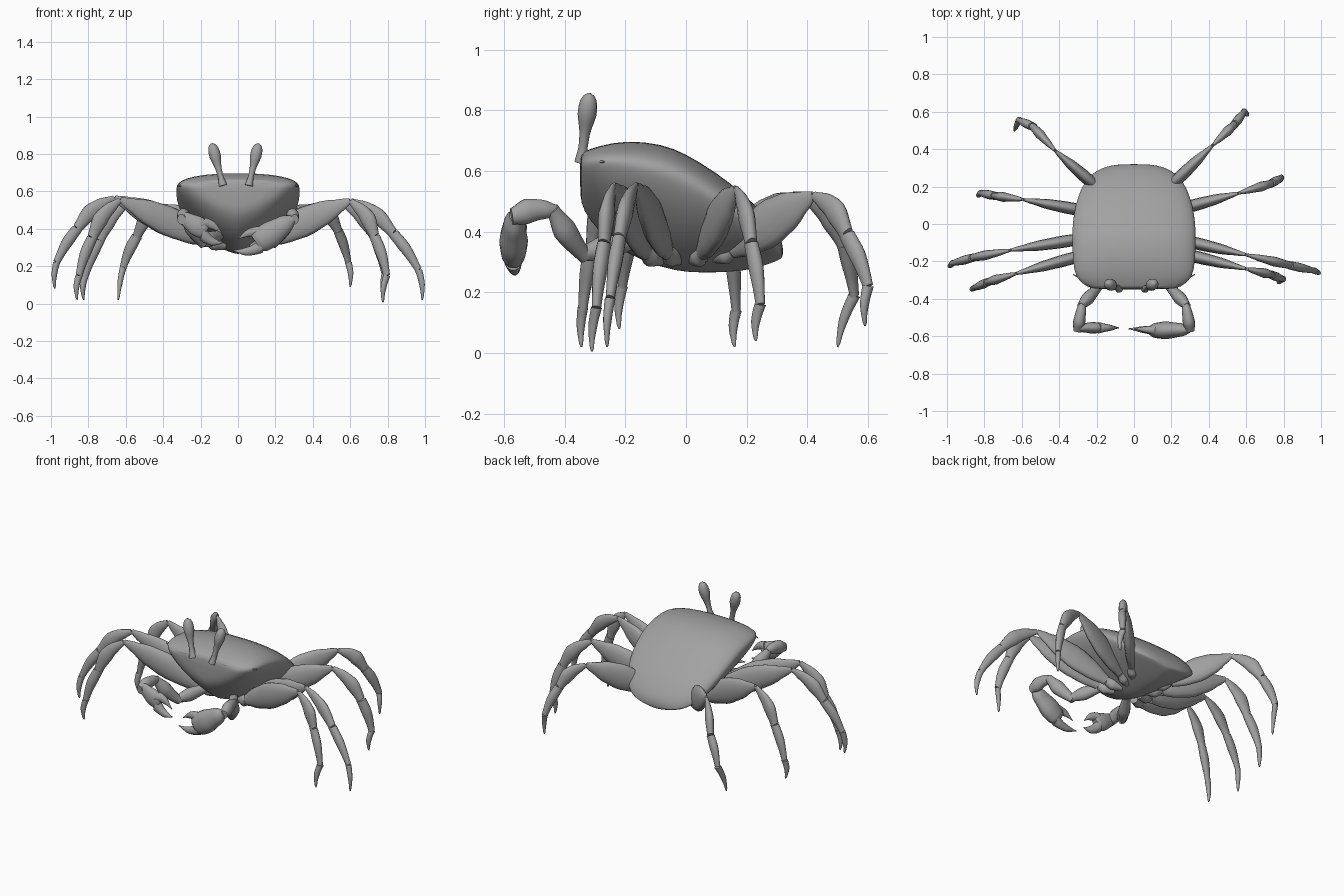
import bpy, bmesh, math
from mathutils import Vector as V

if "Cube" in bpy.data.objects:
    bpy.data.objects.remove(bpy.data.objects["Cube"])

grey = bpy.data.materials.new("shell grey")
grey.diffuse_color = (0.36, 0.36, 0.36, 1)
grey.use_nodes = True
grey.node_tree.nodes["Principled BSDF"].inputs["Base Color"].default_value = grey.diffuse_color


def loft(name, rings, subsurf=0, angle=40):
    """Skin a list of closed rings and cap both ends."""
    bm = bmesh.new()
    rows = [[bm.verts.new(p) for p in ring] for ring in rings]
    n = len(rows[0])
    for a, b in zip(rows, rows[1:]):
        for i in range(n):
            j = (i + 1) % n
            bm.faces.new((a[i], a[j], b[j], b[i]))
    bm.faces.new(rows[0][::-1])
    bm.faces.new(rows[-1])
    bmesh.ops.recalc_face_normals(bm, faces=bm.faces)
    me = bpy.data.meshes.new(name)
    bm.to_mesh(me)
    bm.free()
    me.materials.append(grey)
    ob = bpy.data.objects.new(name, me)
    bpy.context.collection.objects.link(ob)
    if subsurf:
        mod = ob.modifiers.new("smooth", "SUBSURF")
        mod.levels = mod.render_levels = subsurf
    bpy.ops.object.select_all(action='DESELECT')
    bpy.context.view_layer.objects.active = ob
    ob.select_set(True)
    bpy.ops.object.shade_smooth_by_angle(angle=math.radians(angle))
    return ob


def limb(name, a, b, profile, bow=0.0, n=14, bow_dir=None):
    """Tapered segment from a to b; profile holds (t, side width, height)."""
    a, b = V(a), V(b)
    d = (b - a).normalized()
    side = d.cross(V((0, 0, 1))).normalized()
    up = side.cross(d)
    bend = V(bow_dir) if bow_dir else up
    steps, rings = 16, []
    for k in range(steps + 1):
        t = 0.5 - 0.5 * math.cos(math.pi * k / steps)
        for p, q in zip(profile, profile[1:]):
            if t <= q[0] + 1e-6:
                break
        u = (t - p[0]) / (q[0] - p[0])
        u = 0.5 * u + 0.5 * u * u * (3 - 2 * u)
        w, h = (p[i] + (q[i] - p[i]) * u for i in (1, 2))
        c = a.lerp(b, t) + bend * bow * math.sin(math.pi * t)
        rings.append([c + side * (w / 2 * math.cos(2 * math.pi * i / n))
                      + up * (h / 2 * math.sin(2 * math.pi * i / n)) for i in range(n)])
    return loft(name, rings, angle=60)


# Carapace and belly: stations of y, half width, top, edge and bottom height
stations = [(-.350, .19, .645, .610, .52), (-.340, .25, .665, .622, .47),
            (-.29, .315, .682, .632, .40), (-.20, .328, .702, .625, .325),
            (-.08, .332, .690, .60, .280), (0, .330, .657, .565, .264),
            (.10, .315, .595, .51, .264), (.19, .285, .525, .445, .270),
            (.25, .245, .465, .39, .285), (.29, .195, .415, .355, .300),
            (.313, .13, .375, .335, .31), (.32, .06, .35, .33, .32)]
body = []
for y, w, top, edge, bot in stations:
    ring = []
    for i in range(40):
        c, s = math.cos(2 * math.pi * i / 40), math.sin(2 * math.pi * i / 40)
        e, h = (2 / 2.3, top - edge) if s > 0 else (2 / 1.42, edge - bot)
        ring.append((w * math.copysign(abs(c) ** e, c), y,
                     edge + h * math.copysign(abs(s) ** e, s)))
    body.append(ring)
loft("carapace", body, 1)

# Walking legs: hip, knee, wrist, ankle, tip
legs = {
    "right_second": [(.10, -.05, .31), (.60, -.165, .55), (.83, -.22, .375), (.965, -.25, .18), (.985, -.26, .02)],
    "right_first": [(.10, -.12, .31), (.60, -.24, .55), (.73, -.27, .36), (.795, -.295, .15), (.775, -.31, .005)],
    "right_third": [(.10, .04, .31), (.56, .165, .54), (.73, .215, .36), (.785, .245, .16), (.775, .23, .04)],
    "right_fourth": [(.11, .12, .32), (.42, .42, .52), (.535, .53, .39), (.59, .60, .22), (.60, .59, .09)],
    "left_second": [(-.10, -.05, .31), (-.66, -.14, .565), (-.86, -.18, .40), (-.97, -.21, .22), (-.98, -.22, .08)],
    "left_first": [(-.10, -.12, .31), (-.63, -.265, .555), (-.78, -.31, .35), (-.85, -.34, .15), (-.86, -.345, .02)],
    "left_third": [(-.10, .04, .31), (-.59, .13, .54), (-.74, .15, .34), (-.82, .165, .14), (-.825, .16, .02)],
    "left_fourth": [(-.11, .12, .32), (-.42, .39, .52), (-.54, .52, .36), (-.615, .555, .19), (-.64, .50, .02)],
}
thigh = [(0, .045, .07), (.2, .06, .13), (.45, .066, .162), (.7, .055, .13), (.9, .03, .065), (1, .016, .03)]
shin = [(0, .016, .032), (.3, .038, .068), (.6, .052, .086), (1, .040, .056)]
foot = [(0, .044, .058), (.35, .048, .062), (1, .030, .038)]
claw_tip = [(0, .034, .040), (.4, .028, .034), (.9, .014, .016), (1, .006, .006)]
for name, (hip, knee, wrist, ankle, tip) in legs.items():
    out = V((hip[0], hip[1], 0)).normalized()
    hip = V(hip)
    inner = hip.lerp(V(knee), .12)
    limb(name + "_hip", hip - out * .04, inner + V((0, 0, -.005)),
         [(0, .05, .05), (.6, .06, .08), (1, .04, .05)])
    limb(name + "_thigh", inner, knee, thigh, .004)
    limb(name + "_shin", knee, wrist, shin, .025)
    limb(name + "_foot", wrist, ankle, foot, .008)
    limb(name + "_toe", ankle, tip, claw_tip, .010)

# Claw arms: base, upper arm, forearm, palm and two fingers, right one larger
arm = [(0, .045, .05), (.6, .07, .085), (1, .04, .045)]
cuff = [(0, .03, .035), (.3, .055, .065), (.7, .066, .085), (1, .045, .055)]
finger = [(0, .060, .072), (.5, .036, .046), (1, .005, .005)]
claws = {
    "right": (1, [(.295, -.565, .455), (.10, -.57, .32), (-.03, -.56, .285), (.0, -.56, .345)], .095, .145),
    "left": (-1, [(-.31, -.555, .47), (-.17, -.555, .385), (-.08, -.555, .325), (-.085, -.555, .375)], .062, .112),
}
for name, (s, (wrist, palm, low, high), w, h) in claws.items():
    limb(name + "_arm_base", (s * .09, -.17, .37), (s * .20, -.345, .325), arm)
    limb(name + "_upper_arm", (s * .185, -.33, .315), (s * .285, -.44, .475), arm, -.008)
    limb(name + "_forearm", (s * .275, -.42, .47), (s * .302, -.575, .450), cuff, .012)
    limb(name + "_palm", wrist, palm,
         [(0, .035, .045), (.2, w * .75, h * .7), (.65, w, h), (.9, w * .88, h * .9), (1, w * .6, h * .7)])
    p = V(palm) + (V(wrist) - V(palm)) * .15
    limb(name + "_fixed_finger", p + V((0, 0, -h * .22)), low, finger, -.018, bow_dir=(0, 0, 1))
    limb(name + "_moving_finger", p + V((0, 0, h * .26)), high, finger, .018, bow_dir=(0, 0, 1))

# Eyes on stalks
for name, foot_p, top_p in (("right", (.058, -.345, .63), (.110, -.318, .856)),
                            ("left", (-.080, -.345, .63), (-.140, -.318, .856))):
    limb(name + "_eye", foot_p, top_p,
         [(0, .045, .045), (.2, .030, .030), (.4, .034, .034), (.72, .064, .064),
          (.88, .058, .058), (.96, .038, .038), (1, .012, .012)])

# Brow ridges ending in corner points
for s, name in ((1, "right"), (-1, "left")):
    limb(name + "_brow", (s * .07, -.335, .645), (s * .325, -.27, .63),
         [(0, .02, .015), (.5, .035, .03), (1, .006, .006)], .02, bow_dir=(0, -1, 0))
